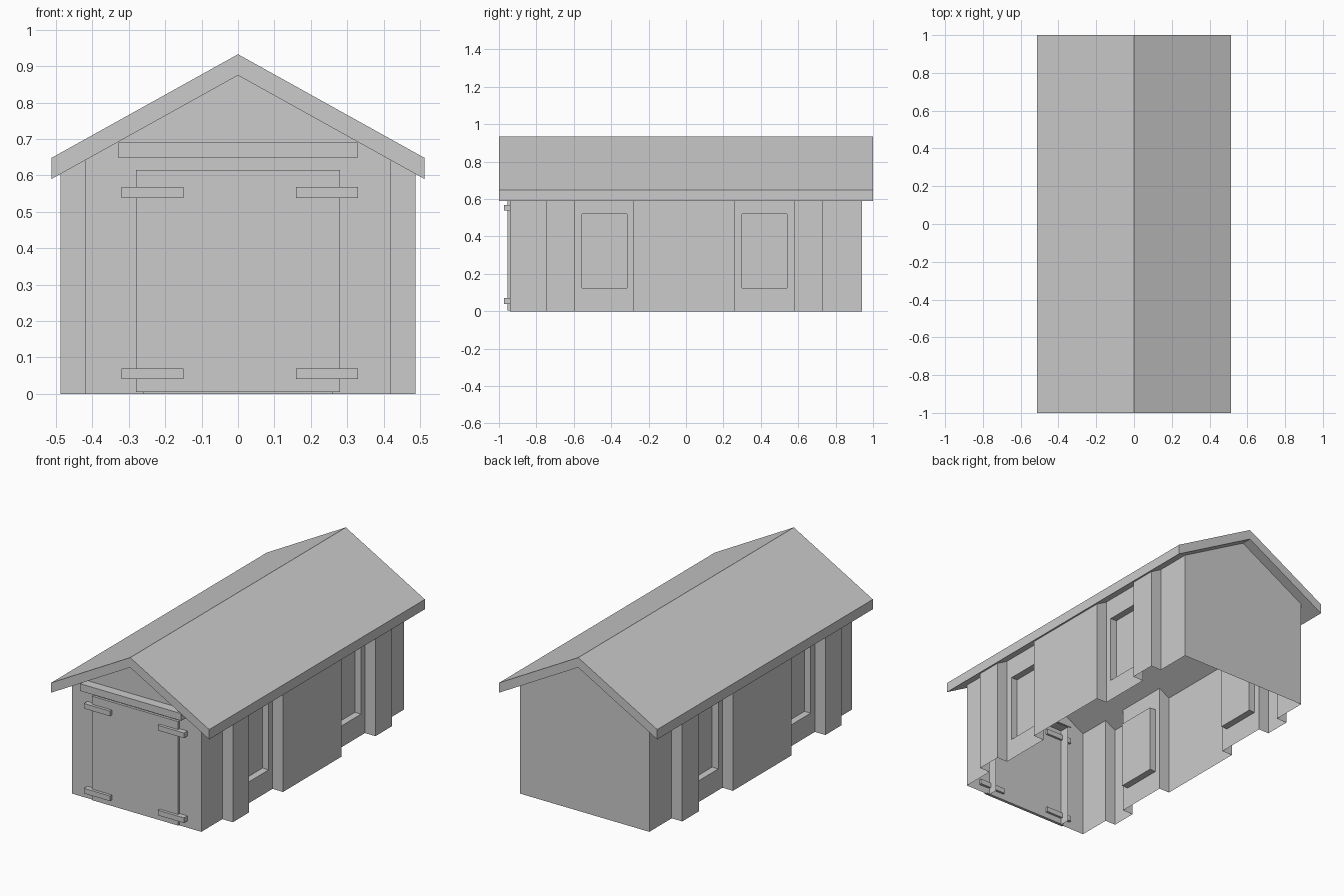
import bpy, bmesh

if "Cube" in bpy.data.objects:
    bpy.data.objects.remove(bpy.data.objects["Cube"])

PEAK, EAVE_X, EAVE_Z = 0.875, 0.513, 0.59
IN, OUT, END = 0.42, 0.488, 0.94


def under_roof(x):
    return PEAK - (PEAK - EAVE_Z) / EAVE_X * abs(x)


def finish(name, bm):
    bmesh.ops.remove_doubles(bm, verts=bm.verts, dist=0.0005)
    bmesh.ops.recalc_face_normals(bm, faces=bm.faces)
    mesh = bpy.data.meshes.new(name)
    bm.to_mesh(mesh)
    bm.free()
    obj = bpy.data.objects.new(name, mesh)
    bpy.context.collection.objects.link(obj)
    return obj


def face(bm, pts):
    return bm.faces.new([bm.verts.new(p) for p in pts])


def bridge(bm, a, b):
    for i in range(len(a)):
        j = (i + 1) % len(a)
        face(bm, [a[i], a[j], b[j], b[i]])


def box(name, x0, x1, y0, y1, z0, z1):
    bm = bmesh.new()
    bmesh.ops.create_cube(bm, size=1)
    for v in bm.verts:
        v.co = ((x0 + x1) / 2 + v.co.x * (x1 - x0),
                (y0 + y1) / 2 + v.co.y * (y1 - y0),
                (z0 + z1) / 2 + v.co.z * (z1 - z0))
    return finish(name, bm)


# Roof: chevron profile extruded along the building
bm = bmesh.new()
T = 0.058
profile = [(-EAVE_X, EAVE_Z), (0, PEAK), (EAVE_X, EAVE_Z),
           (EAVE_X, EAVE_Z + T), (0, PEAK + T), (-EAVE_X, EAVE_Z + T)]
roof = face(bm, [(x, -1, z) for x, z in profile])
res = bmesh.ops.extrude_face_region(bm, geom=[roof], use_keep_orig=True)
for v in res["geom"]:
    if isinstance(v, bmesh.types.BMVert):
        v.co.y = 1
finish("roof", bm)

# Side walls: plan outline with piers, windows sunk into the recessed bays
plan = [(IN, -END), (IN, -0.745), (OUT, -0.745), (OUT, -0.595), (IN, -0.595),
        (IN, -0.28), (OUT, -0.28), (OUT, 0.262), (IN, 0.262), (IN, 0.577),
        (OUT, 0.577), (OUT, 0.732), (IN, 0.732), (IN, END)]
windows = {4: (-0.555, -0.315), 8: (0.30, 0.54)}
bm = bmesh.new()
for s in (-1, 1):
    for i, ((xa, ya), (xb, yb)) in enumerate(zip(plan, plan[1:])):
        wall = [(s * xa, ya, 0), (s * xb, yb, 0),
                (s * xb, yb, under_roof(xb)), (s * xa, ya, under_roof(xa))]
        if i in windows:
            w0, w1 = windows[i]
        elif i - 1 in windows and xa == xb:
            w0, w1 = windows[i - 1]
        else:
            w0 = None
        if w0 is None or xa != IN or xb != IN:
            face(bm, wall)
            continue
        ring = [(w0, 0.125), (w1, 0.125), (w1, 0.52), (w0, 0.52)]
        rim = [(s * IN, y, z) for y, z in ring]
        pane = [(s * (IN - 0.04), y, z) for y, z in ring]
        bridge(bm, wall, rim)
        bridge(bm, rim, pane)
        face(bm, pane)

# Back gable, and front gable with doorway and jambs
h = under_roof(IN)
top = [(IN, h), (0, PEAK), (-IN, h)]
face(bm, [(x, END, z) for x, z in [(-IN, 0), (IN, 0)] + top])
door = [(-0.26, 0), (-0.26, 0.6), (0.26, 0.6), (0.26, 0)]
face(bm, [(x, -END, z) for x, z in [(-IN, 0)] + door + [(IN, 0)] + top])
for (xa, za), (xb, zb) in zip(door, door[1:]):
    face(bm, [(xa, -END, za), (xb, -END, zb), (xb, -END + 0.06, zb), (xa, -END + 0.06, za)])
finish("walls", bm)

# Door, hinges and the beam above
box("door", -0.28, 0.28, -0.955, -0.938, 0.005, 0.615)
box("door_beam", -0.328, 0.328, -0.995, -0.935, 0.648, 0.69)
for side, (x0, x1) in (("left", (-0.32, -0.15)), ("right", (0.16, 0.33))):
    for level, z in (("lower", 0.055), ("upper", 0.553)):
        box(f"hinge_{side}_{level}", x0, x1, -0.972, -0.925, z - 0.015, z + 0.015)
